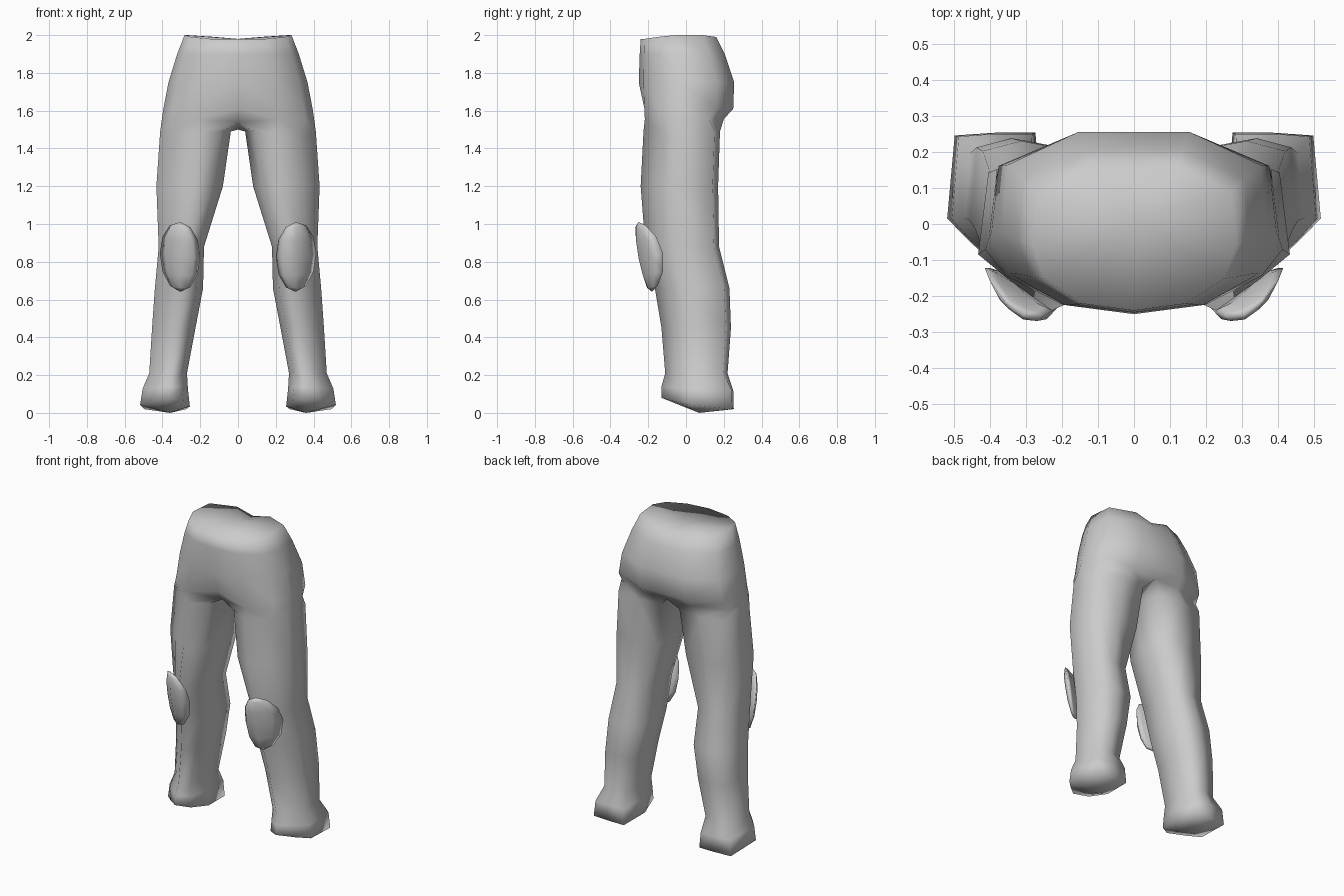
import bpy, bmesh
from math import radians
from mathutils import Matrix

if "Cube" in bpy.data.objects:
    bpy.data.objects.remove(bpy.data.objects["Cube"])

grey = bpy.data.materials.new("cloth_grey")
grey.use_nodes = True
grey.diffuse_color = (0.6, 0.6, 0.6, 1)
grey.node_tree.nodes["Principled BSDF"].inputs["Base Color"].default_value = (0.6, 0.6, 0.6, 1)


def make_object(name, bm):
    bmesh.ops.recalc_face_normals(bm, faces=bm.faces)
    mesh = bpy.data.meshes.new(name)
    bm.to_mesh(mesh)
    bm.free()
    mesh.materials.append(grey)
    mesh.polygons.foreach_set("use_smooth", [True] * len(mesh.polygons))
    obj = bpy.data.objects.new(name, mesh)
    bpy.context.collection.objects.link(obj)
    return obj


# Rings start at the inner point and run round by front, outside and back
def hip_ring(z, xo, yf, yb, dip=0.0, seam=0.0, groin=0.0):
    d = yb - yf
    return [(0, 0.02, z - dip - seam), (0, yf + groin, z - dip - seam * 0.3),
            (0.52 * xo, yf + 0.05 * d, z - dip),
            (0.88 * xo, yf + 0.22 * d, z - dip * 0.5), (xo, yf + 0.45 * d, z),
            (0.95 * xo, yb - 0.18 * d, z), (0.42 * xo, yb, z - dip * 0.5),
            (0, yb, z - dip * 2)]


def leg_ring(z, xi, xo, yf, yb, lift=0.0, heel=0.93):
    w, d = xo - xi, yb - yf
    plan = [(0, 0.5), (0.13, 0.14), (0.42, 0), (0.76, 0.21),
            (1, 0.38), (0.92, heel), (0.5, 1), (0.07, heel + 0.02)]
    return [(xi + u * w, yf + v * d, z + lift * (1 - v) ** 2) for u, v in plan]


rings = [
    # waist, hips and seat
    hip_ring(2.0, 0.283, -0.24, 0.16, dip=0.02),
    hip_ring(1.9, 0.322, -0.245, 0.205),
    hip_ring(1.75, 0.368, -0.25, 0.255),
    hip_ring(1.61, 0.395, -0.245, 0.25, groin=0.03),
    hip_ring(1.555, 0.403, -0.24, 0.2, seam=0.055, groin=0.08),
    # thigh, knee and shin
    leg_ring(1.49, 0.038, 0.412, -0.225, 0.18),
    leg_ring(1.2, 0.08, 0.432, -0.24, 0.17),
    leg_ring(0.88, 0.18, 0.42, -0.215, 0.175),
    leg_ring(0.66, 0.185, 0.44, -0.165, 0.23),
    leg_ring(0.45, 0.225, 0.455, -0.13, 0.238),
    leg_ring(0.21, 0.27, 0.47, -0.11, 0.22),
    # foot, with a square heel and the toe end lifted
    leg_ring(0.12, 0.265, 0.505, -0.13, 0.25, lift=0.02, heel=0.98),
    leg_ring(0.02, 0.255, 0.518, -0.13, 0.253, lift=0.06, heel=0.98),
]

# Trousers: loft one side, leave the centre open, mirror it
bm = bmesh.new()
loops = [[bm.verts.new(p) for p in ring] for ring in rings]
for upper, lower in zip(loops, loops[1:]):
    for i in range(len(upper)):
        j = (i + 1) % len(upper)
        quad = (upper[i], upper[j], lower[j], lower[i])
        if any(v.co.x > 0.001 for v in quad):
            bm.faces.new(quad)
waist, sole = loops[0], loops[-1]
for i in range(1, len(waist) - 1):
    bm.faces.new((waist[0], waist[i], waist[i + 1]))
# sole bulges down to the ground
ground = bm.verts.new((0.36, 0.07, 0))
for i in range(len(sole)):
    bm.faces.new((sole[i], sole[(i + 1) % len(sole)], ground))
loose = [v for v in bm.verts if not v.link_faces]
bmesh.ops.delete(bm, geom=loose, context='VERTS')
trousers = make_object("trousers", bm)
mirror = trousers.modifiers.new("mirror", 'MIRROR')
mirror.use_clip = True

# Knee pads: thin oval shells wrapped round the outer front of the knee
for side, name in ((1, "left_knee_pad"), (-1, "right_knee_pad")):
    bm = bmesh.new()
    bmesh.ops.create_uvsphere(bm, u_segments=8, v_segments=6, radius=1)
    bmesh.ops.transform(bm, matrix=Matrix.Diagonal((0.107, 0.036, 0.188, 1)), verts=bm.verts)
    for v in bm.verts:
        v.co.y += side * 0.42 * v.co.x + 4.5 * v.co.x ** 2
    pose = Matrix.Translation((side * 0.307, -0.216, 0.826)) @ Matrix.Rotation(radians(11), 4, 'X')
    bmesh.ops.transform(bm, matrix=pose, verts=bm.verts)
    make_object(name, bm)
